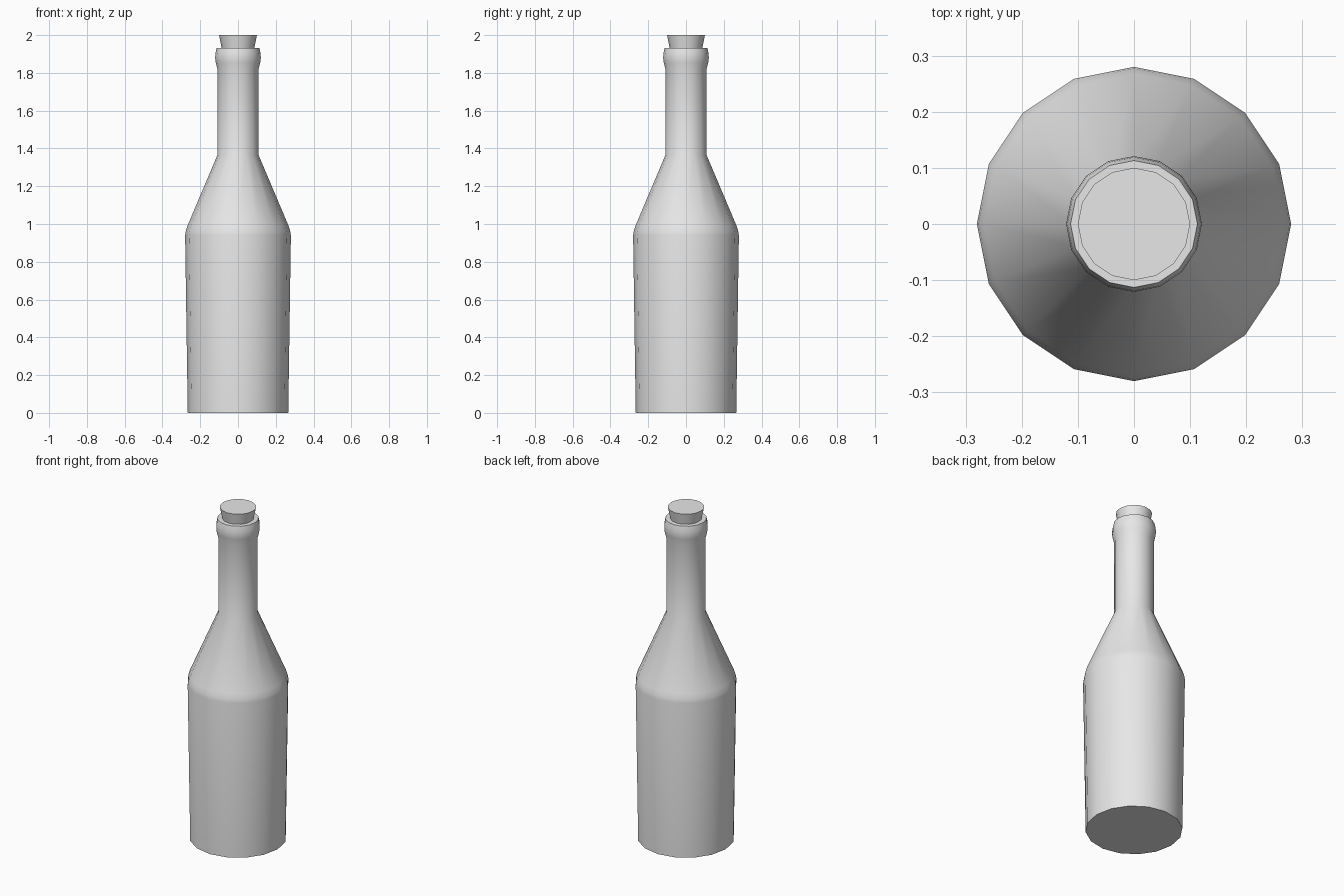
import bpy
import bmesh
from math import sin, cos, pi, radians

SIDES = 16

cube = bpy.data.objects.get("Cube")
if cube:
    bpy.data.objects.remove(cube, do_unlink=True)

grey = bpy.data.materials.new("plain_grey")
grey.use_nodes = True
colour = (0.8, 0.8, 0.8, 1)
grey.diffuse_color = colour
grey.node_tree.nodes["Principled BSDF"].inputs["Base Color"].default_value = colour


def lathe(name, profile, crease):
    """Turn (radius, height) points into a closed solid."""
    bm = bmesh.new()
    rings = []
    for r, z in profile:
        angles = [2 * pi * i / SIDES for i in range(SIDES)]
        rings.append([bm.verts.new((r * cos(a), r * sin(a), z)) for a in angles])
    for low, high in zip(rings, rings[1:]):
        for i in range(SIDES):
            j = (i + 1) % SIDES
            bm.faces.new((low[i], low[j], high[j], high[i]))
    bm.faces.new(rings[0][::-1])
    bm.faces.new(rings[-1])
    mesh = bpy.data.meshes.new(name)
    bm.to_mesh(mesh)
    bm.free()
    mesh.materials.append(grey)
    obj = bpy.data.objects.new(name, mesh)
    bpy.context.collection.objects.link(obj)
    bpy.ops.object.select_all(action="DESELECT")
    obj.select_set(True)
    bpy.context.view_layer.objects.active = obj
    bpy.ops.object.shade_smooth_by_angle(angle=radians(crease))
    return obj


# Bottle: tapered body, rounded shoulder, straight neck and swollen lip
lathe("bottle", [
    (0.266, 0), (0.28, 0.94), (0.277, 0.96), (0.268, 0.99),
    (0.109, 1.365), (0.109, 1.82), (0.118, 1.855), (0.121, 1.88),
    (0.119, 1.905), (0.113, 1.933),
], 40)

# Tapered stopper seated in the mouth
lathe("cork", [(0.084, 1.92), (0.1, 2)], 40)
